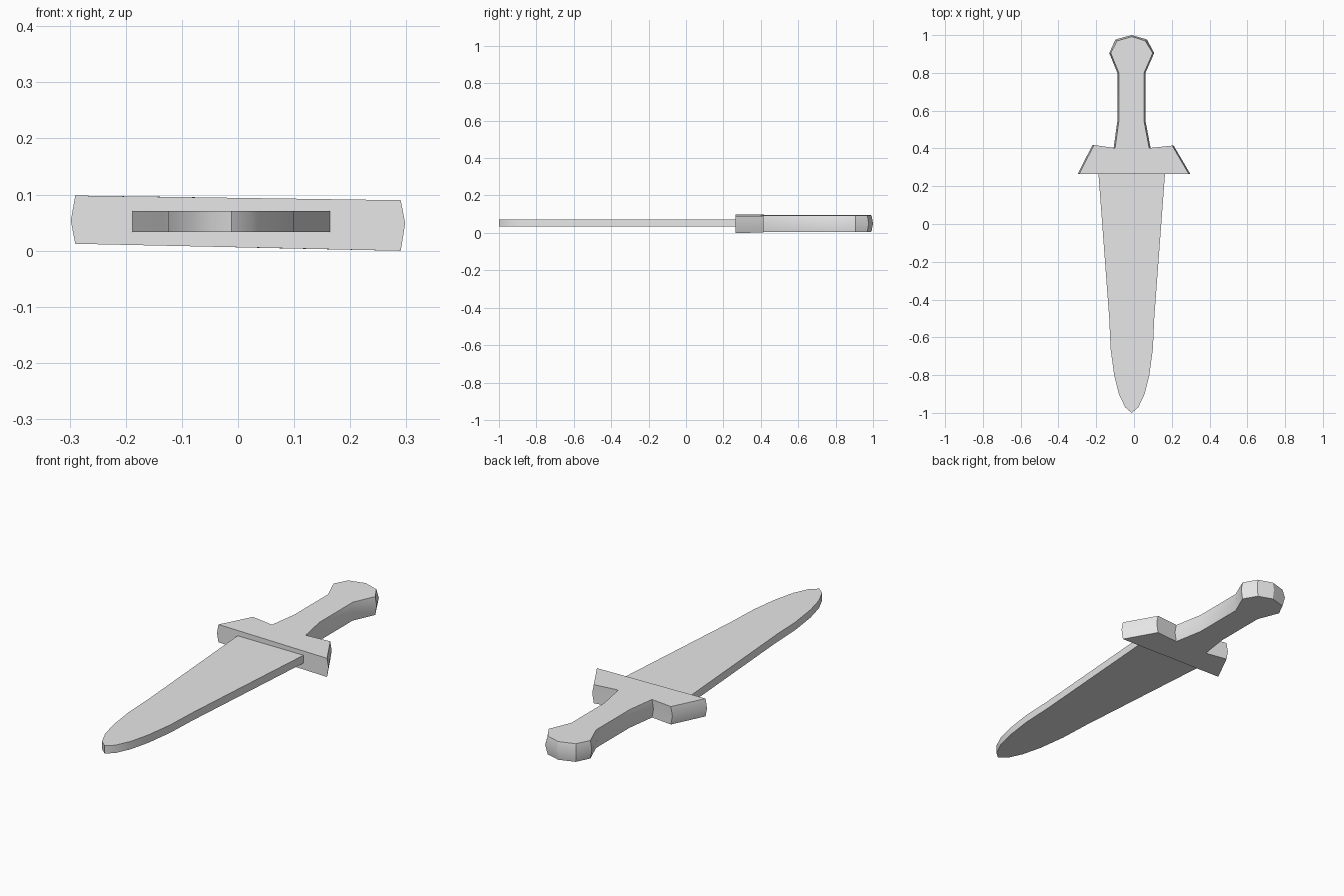
import bpy
import bmesh
from math import radians

cube = bpy.data.objects.get("Cube")
if cube:
    bpy.data.objects.remove(cube, do_unlink=True)

grey = bpy.data.materials.new("plain grey")
grey.use_nodes = True
grey.diffuse_color = (0.8, 0.8, 0.8, 1)
grey.node_tree.nodes["Principled BSDF"].inputs["Base Color"].default_value = (0.8, 0.8, 0.8, 1)

AXIS = -0.012  # centre line of the dagger


def loft(name, rings):
    """Skin stacked closed outlines and cap both ends."""
    bm = bmesh.new()
    loops = [[bm.verts.new(p) for p in ring] for ring in rings]
    n = len(loops[0])
    for low, high in zip(loops, loops[1:]):
        for i in range(n):
            j = (i + 1) % n
            bm.faces.new((low[i], low[j], high[j], high[i]))
    bm.faces.new(loops[0][::-1])
    bm.faces.new(loops[-1])
    bmesh.ops.recalc_face_normals(bm, faces=bm.faces)
    mesh = bpy.data.meshes.new(name)
    bm.to_mesh(mesh)
    bm.free()
    mesh.materials.append(grey)
    obj = bpy.data.objects.new(name, mesh)
    bpy.context.collection.objects.link(obj)
    bpy.ops.object.select_all(action="DESELECT")
    obj.select_set(True)
    bpy.context.view_layer.objects.active = obj
    bpy.ops.object.shade_smooth_by_angle(angle=radians(30))
    return obj


def mirrored(half, end):
    """Close a right-hand half outline around the centre line."""
    right = [(AXIS + w, y) for w, y in half]
    left = [(AXIS - w, y) for w, y in reversed(half)]
    return right + [(AXIS, end)] + left


# Blade: flat slab with a rounded tip, its root set into the guard
blade_half = [(0.178, 0.30), (0.176, 0.265), (0.119, -0.50), (0.112, -0.66),
              (0.093, -0.80), (0.068, -0.90), (0.035, -0.97)]
blade = mirrored(blade_half, -1.0)
loft("blade", [[(x, y, z) for x, y in blade] for z in (0.033, 0.071)])

# Hilt: guard, grip and pommel in one outline
hilt = [(0.298, 0.265), (0.21, 0.415), (0.088, 0.402), (0.061, 0.545),
        (0.061, 0.80), (0.107, 0.905), (0.068, 0.977), (AXIS, 1.0),
        (-0.098, 0.977), (-0.131, 0.905), (-0.088, 0.80), (-0.088, 0.545),
        (-0.108, 0.402), (-0.22, 0.418), (-0.298, 0.265)]


def hilt_ring(base, slope, inset):
    ring = []
    for x, y in hilt:
        side = (x > AXIS) - (x < AXIS)
        back = inset if y > 0.95 else 0
        ring.append((x - side * inset, y - back, base + slope * x))
    return ring


# Sides swell at mid height; top and bottom are slightly tilted
loft("hilt", [hilt_ring(0.006, -0.021, 0.008),
              hilt_ring(0.051, -0.008, 0),
              hilt_ring(0.094, -0.014, 0.008)])
